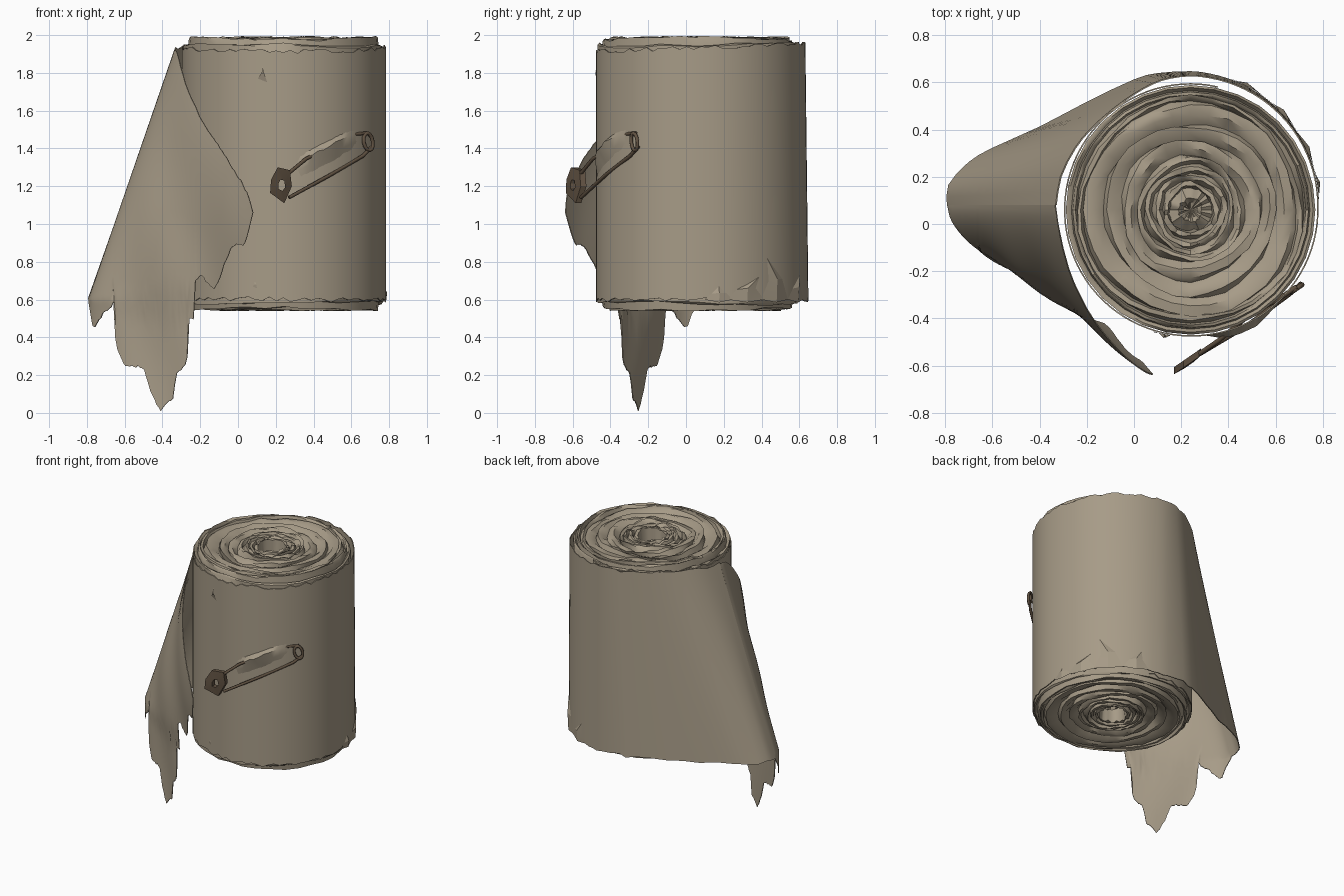
import bpy, bmesh, math, random
from mathutils import Vector

if "Cube" in bpy.data.objects:
    bpy.data.objects.remove(bpy.data.objects["Cube"])

random.seed(4)
CX, CY = 0.24, 0.06


def material(name, rgb):
    m = bpy.data.materials.new(name)
    m.diffuse_color = (*rgb, 1)
    m.use_nodes = True
    m.node_tree.nodes["Principled BSDF"].inputs["Base Color"].default_value = m.diffuse_color
    return m


CLOTH = material("tan_cloth", (0.385, 0.328, 0.243))
RUST = material("rusty_metal", (0.12, 0.085, 0.055))


def jit(a):
    return random.uniform(-a, a)


def lerp_table(table, x):
    for (x0, y0), (x1, y1) in zip(table, table[1:]):
        if x <= x1:
            return y0 + (y1 - y0) * max(0, (x - x0) / (x1 - x0))
    return table[-1][1]


def grid(name, rows, mat, closed=False, thick=0.0, angle=35):
    """Skin rows of points into a surface."""
    bm = bmesh.new()
    vs = [[bm.verts.new(p) for p in r] for r in rows]
    n = len(rows[0])
    for a, b in zip(vs, vs[1:]):
        for i in range(n if closed else n - 1):
            j = (i + 1) % n
            bm.faces.new((a[i], a[j], b[j], b[i]))
    bmesh.ops.remove_doubles(bm, verts=bm.verts, dist=0.0005)
    bmesh.ops.recalc_face_normals(bm, faces=bm.faces)
    me = bpy.data.meshes.new(name)
    bm.to_mesh(me)
    bm.free()
    ob = bpy.data.objects.new(name, me)
    bpy.context.collection.objects.link(ob)
    me.materials.append(mat)
    bpy.ops.object.select_all(action='DESELECT')
    ob.select_set(True)
    bpy.context.view_layer.objects.active = ob
    if thick:
        s = ob.modifiers.new("thickness", 'SOLIDIFY')
        s.thickness, s.offset = thick, 0
        bpy.ops.object.modifier_apply(modifier=s.name)
    bpy.ops.object.shade_smooth_by_angle(angle=math.radians(angle))
    return ob


def tube(name, pts, radius, closed=False):
    cu = bpy.data.curves.new(name, 'CURVE')
    cu.dimensions = '3D'
    cu.bevel_depth, cu.bevel_resolution, cu.use_fill_caps = radius, 1, True
    sp = cu.splines.new('POLY')
    sp.points.add(len(pts) - 1)
    for p, q in zip(sp.points, pts):
        p.co = (*q, 1)
    sp.use_cyclic_u = closed
    cu.materials.append(RUST)
    ob = bpy.data.objects.new(name, cu)
    bpy.context.collection.objects.link(ob)


# Rolled core: a lower outer layer, then crumpled rims around a sunken middle
radii = [0.50, 0.475, 0.445, 0.36, 0.29, 0.22, 0.185, 0.15, 0.115]
profile = [(0.529, -0.035), (0.519, -0.03), (0.506, -0.045)]
for r, nxt in zip(radii, radii[1:]):
    profile += [(r, 0), (r - 0.45 * (r - nxt), 0.0), (nxt + 0.006, -0.028)]
profile += [(0.115, 0), (0.098, 0), (0.09, -0.10), (0.05, -0.07), (0.03, -0.10), (0.0, -0.11)]


def end_rows(z, sign, wob):
    rows, n = [], 32
    for k, (r, h) in enumerate(profile):
        ph, row = k // 3 * 1.7, []
        for i in range(n):
            a = math.tau * i / n
            loose = 0 if r > 0.48 or r < 0.01 else 1
            rr = r + loose * (jit(0.005) + 0.010 * math.sin(3 * a + ph) * min(1, r * 4))
            zz = z + sign * (h + (0 if r < 0.01 else jit(wob) + 0.007 * math.sin(2 * a + ph)))
            row.append((CX + rr * math.cos(a), CY + rr * math.sin(a), min(2.0, max(0.54, zz))))
        rows.append(row)
    return rows


grid("rolled_core", end_rows(1.98, 1, 0.010)[::-1] + end_rows(0.55, -1, 0.007),
     CLOTH, closed=True, angle=42)


# Loose back sheet and outer wrap: upper and lower paths joined, then a tightening spiral
def wrap_radius(d):
    f = (90 - d) / 380
    return 0.534 + 0.040 * max(0, min(1, 1 - f * 4.5)) + 0.011 * max(0, 1 - f * 2)


def on_arc(d, r):
    return (CX + r * math.cos(math.radians(d)), CY + r * math.sin(math.radians(d)))


low = [(-.79, .08), (-.785, .165), (-.7, .26), (-.6, .32), (-.4, .41), (-.2, .515), (0, .61), (.1, .637)]
top = [(-.33, .08), (-.31, .2), (-.25, .32), (-.18, .405), (-.09, .485), (.0, .55), (.08, .595), (.15, .618)]
for d in range(90, -291, -8):
    r = wrap_radius(d)
    low.append(on_arc(d, r))
    top.append(on_arc(d, r - 0.016 * max(0, 1 - (90 - d) / 80)))


def subdivide(path):
    out = []
    for i in range(len(path) - 1):
        a = Vector(path[max(i - 1, 0)])
        b, c = Vector(path[i]), Vector(path[i + 1])
        d = Vector(path[min(i + 2, len(path) - 1)])
        for t in (0, 0.5):
            out.append(0.5 * (2 * b + (c - a) * t + (2 * a - 5 * b + 4 * c - d) * t * t
                              + (3 * b - a - 3 * c + d) * t ** 3))
    return out


low, top = subdivide(low), subdivide(top)
ragged = [(0, 0)] + [(jit(0.012), jit(0.014)) for _ in low[1:]]
rows = []
for s in [0, .03] + [i / 12 for i in range(1, 12)] + [.97, 1]:
    row = []
    for (jt, jb), a, b in zip(ragged, low, top):
        p = a.lerp(b, s)
        zt, zb = 1.915 + 0.04 * (b.y + 0.47) / 1.1 + jt, 0.60 + jb
        row.append((p.x, p.y, zb + (zt - zb) * s))
    rows.append(row)
grid("outer_wrap", rows, CLOTH, thick=0.006)

# Hanging torn flap folded round to the front
upper = [(-.79, .60), (-.33, 1.935), (-.28, 1.75), (-.2, 1.56), (-.08, 1.38), (.02, 1.22),
         (.06, 1.14), (.08, 1.06)]
lower = [(-.79, .59), (-.765, .44), (-.715, .53), (-.67, .56), (-.652, .60), (-.648, .36), (-.60, .25),
         (-.50, .235), (-.46, .11), (-.41, .01), (-.38, .05), (-.345, .07), (-.325, .21), (-.275, .26),
         (-.26, .34), (-.258, .50), (-.235, .50), (-.225, .70), (-.19, .73), (-.13, .65), (-.10, .70),
         (-.07, .79), (-.03, .88), (.04, .90), (.08, 1.06)]


def flap_point(x, z):
    left = -0.79 + max(0, z - 0.6) / 1.335 * 0.46
    d = max(0, x - left)
    k = max(0.16, 0.49 + 0.6 * (z - 1.08))
    ripple = 0.010 * math.sin(14 * x + 5 * z) * min(1, d * 6)
    return (x, 0.08 - 0.45 * math.sqrt(d) - k * d + ripple, z)


cols, N = [], 80
for i in range(N + 1):
    x = -0.79 + 0.87 * i / N
    zt, zb = lerp_table(upper, x), lerp_table(lower, x)
    if 0 < i < N and zb > 0.05 and i % 3 == 0:
        zb += jit(0.012)
    if x > -0.32 and i < N:
        zt += jit(0.007)
    zb = min(zb, zt)
    cols.append([flap_point(x, zt + (zb - zt) * (j / 26) ** 1.7) for j in range(27)])
grid("torn_flap", cols, CLOTH, thick=0.005, angle=50)


def on_roll(x, z, off=0.0):
    return (x, CY - math.sqrt(0.535 ** 2 - (x - CX) ** 2) - off, z)


# Torn, folded tabs along the lower back edge
for n, (deg, w, h, lean) in enumerate([(66, 9, .13, 4), (47, 10, .22, -6), (28, 11, .12, 8),
                                       (12, 8, .07, 0)]):
    def rim(a, z, out=0.0):
        return (*on_arc(a, wrap_radius(a) + out), z)
    apex = rim(deg + lean, .60 + h, .004)
    grid(f"torn_tab_{n}", [[rim(deg - w, .60, .004), rim(deg, .585, .012), rim(deg + w, .60, .004)],
                           [rim(deg - w * .5, .60 + h * .45, .005), rim(deg, .60 + h * .5, .018),
                            rim(deg + w * .5, .60 + h * .5, .005)],
                           [apex] * 3], CLOTH, angle=10)

# Small snags in the cloth
for n, (x, z) in enumerate([(.13, 1.80), (.09, .68)]):
    s = 1 if n == 0 else 0.4
    grid(f"snag_{n}", [[on_roll(x - .025 * s, z - .03 * s, .004), on_roll(x + .025 * s, z - .05 * s, .004)],
                       [on_roll(x - .005, z, .02 * s), on_roll(x + .008, z, .015 * s)],
                       [on_roll(x, z + .04 * s, .004)] * 2], CLOTH, angle=10)


# Safety pin: its own slanted plane from the clasp to the coil
def pin(x, z, out=0.0):
    return (x, -0.59 + (x - 0.22) * 0.69 - out, z)


tube("pin_lower_arm", [pin(.27, 1.14), pin(.48, 1.255, .02), pin(.66, 1.36, .01), pin(.71, 1.41)], 0.010)
tube("pin_upper_arm", [pin(.27, 1.27), pin(.36, 1.345), pin(.50, 1.415, -.02), pin(.61, 1.475), pin(.69, 1.482)], 0.010)
tube("pin_coil", [pin(.69 + .024 * math.cos(a) - .006 * math.sin(a), 1.435 + .046 * math.sin(a), 0.008)
                  for a in [math.tau * i / 12 for i in range(12)]], 0.010, True)
clasp = [(.17, 1.165), (.175, 1.235), (.21, 1.30), (.275, 1.285), (.285, 1.20), (.245, 1.11)]
hole = [(.215, 1.185), (.215, 1.215), (.225, 1.235), (.245, 1.23), (.25, 1.195), (.235, 1.175)]
clasp_rows = [[pin(x, z, o) for x, z in ring] for ring, o in
              [(clasp, .012), (hole, .018), (hole, -.018), (clasp, -.018), (clasp, .012)]]
grid("pin_clasp", clasp_rows, RUST, closed=True, angle=20)

# Cloth pinched up between the pin arms
rows = []
for i in range(12):
    f = i / 11
    x, z = 0.31 + 0.34 * f, 1.25 + 0.17 * f
    h = math.sin(math.pi * f)
    rows.append([on_roll(x + .02, z - .015, 0), on_roll(x, z + .03, .022 * h + jit(.005)),
                 on_roll(x - .01, z + .07 + jit(.008), .036 * h + jit(.005)),
                 on_roll(x - .012, z + .105, 0)])
grid("pinched_cloth", rows, CLOTH, angle=40)
